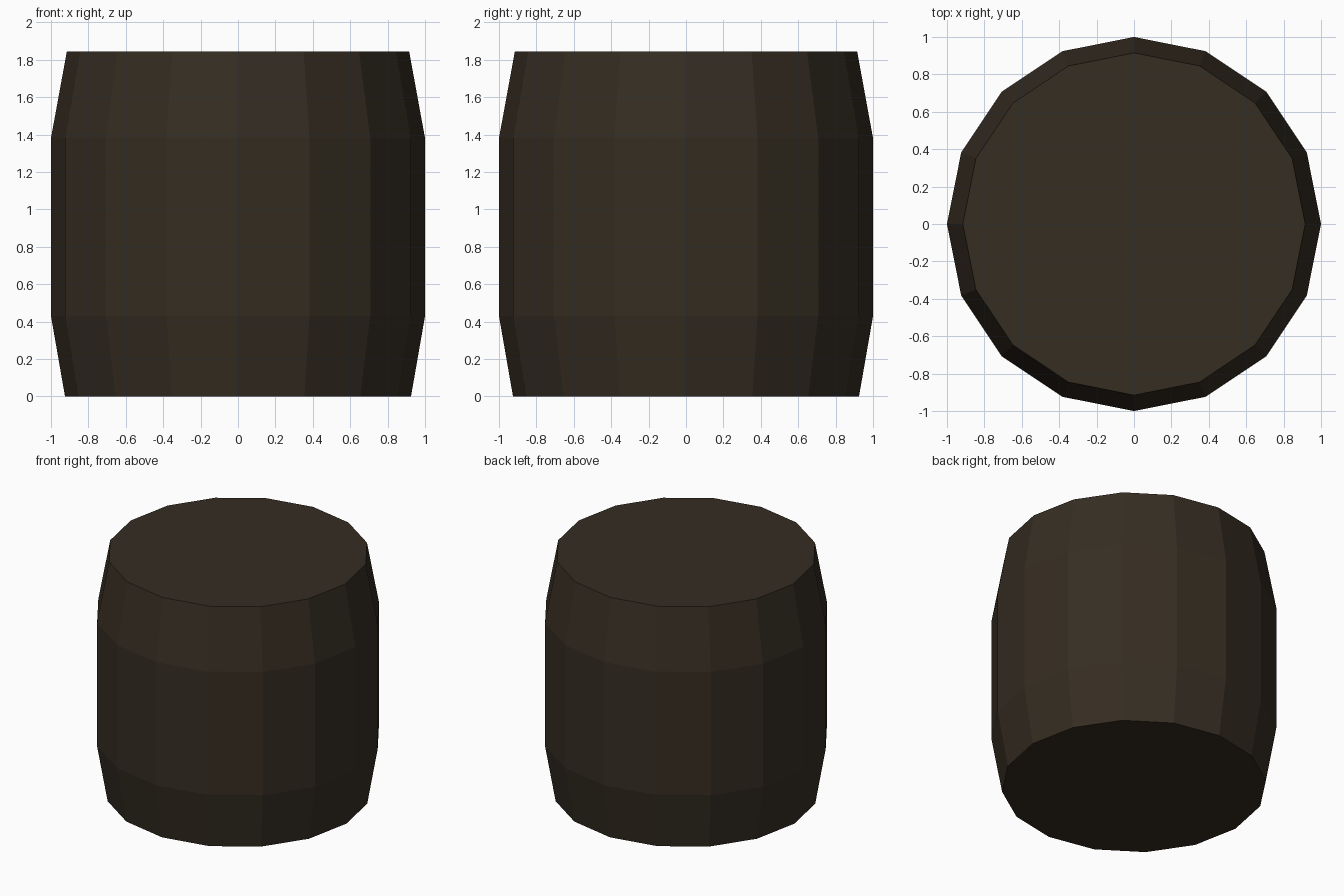
import bpy, bmesh, math

if "Cube" in bpy.data.objects:
    bpy.data.objects.remove(bpy.data.objects["Cube"])

SIDES = 16
# barrel profile: (radius, height)
PROFILE = [(0.925, 0.0), (1.0, 0.43), (1.0, 1.38), (0.915, 1.845)]

wood = bpy.data.materials.new("dark brown wood")
wood.diffuse_color = (0.036, 0.026, 0.016, 1)
wood.use_nodes = True
wood.node_tree.nodes["Principled BSDF"].inputs["Base Color"].default_value = wood.diffuse_color

# barrel body: stacked rings bridged by flat staves, closed by two lids
bm = bmesh.new()
rings = [[bm.verts.new((r * math.cos(a), r * math.sin(a), z))
          for a in (2 * math.pi * i / SIDES for i in range(SIDES))]
         for r, z in PROFILE]
for low, high in zip(rings, rings[1:]):
    for i in range(SIDES):
        j = (i + 1) % SIDES
        bm.faces.new((low[i], low[j], high[j], high[i]))
bm.faces.new(rings[-1])
bm.faces.new(rings[0][::-1])

mesh = bpy.data.meshes.new("barrel")
bm.to_mesh(mesh)
bm.free()
mesh.materials.append(wood)
barrel = bpy.data.objects.new("barrel", mesh)
bpy.context.collection.objects.link(barrel)
